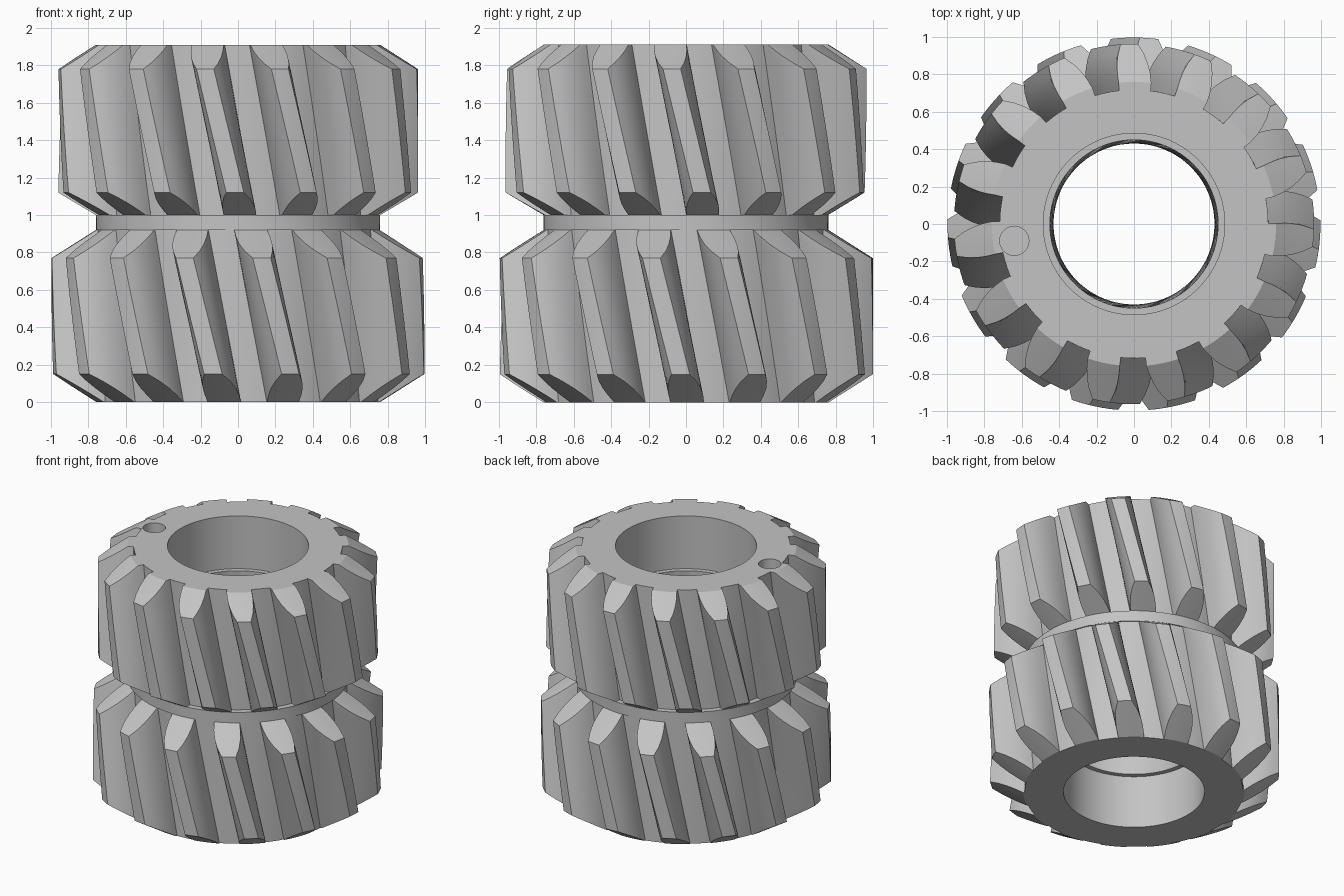
import bpy, bmesh, math

old = bpy.data.objects.get("Cube")
if old:
    bpy.data.objects.remove(old, do_unlink=True)

TEETH = 15
PITCH = 360 / TEETH
DEPTH = 0.245        # tooth height above the root
COLLAR_R = 0.76
TWIST = -14.5        # helix, degrees per unit of height
FLANK = 7            # points along one tooth flank


def make_material(name, color):
    mat = bpy.data.materials.new(name)
    mat.use_nodes = True
    mat.diffuse_color = color
    mat.node_tree.nodes["Principled BSDF"].inputs["Base Color"].default_value = color
    return mat


def half_width(height):
    """Half the tooth angle at a height above the root: a convex flank."""
    return 6.7 - 3.9 * (max(height, 0) / DEPTH) ** 2.2


def tooth_section(root, outer):
    """(angle, radius) points of one gap and tooth."""
    w_root, w_tip = half_width(0), half_width(outer - root)
    gap = PITCH - 2 * w_root
    points = [(-w_root - gap * (1 - i / 3), root) for i in (1, 2)]
    flank = []
    for i in range(FLANK):
        h = (outer - root) * i / (FLANK - 1)
        flank.append((-half_width(h), root + h))
    points += flank
    points += [(w_tip * t, outer) for t in (-0.5, 0, 0.5)]
    points += [(-a, r) for a, r in reversed(flank)]
    return points


def add_ring(bm, z, phase, root, outer, radius=None):
    """Ring of vertices: a toothed section, or a circle when radius is given."""
    ring = []
    for t in range(TEETH):
        for angle, r in tooth_section(root, outer):
            a = math.radians(270 + phase + t * PITCH + angle)
            r = radius or r
            ring.append(bm.verts.new((r * math.cos(a), r * math.sin(a), z)))
    return ring


def gear_rings(bm, z0, z1, bevel0, bevel1, root, phase):
    """Helical gear whose teeth taper to the collar radius at both ends."""
    tip = root + DEPTH
    levels = [(z0 + bevel0 * i / 4, COLLAR_R + (tip - COLLAR_R) * i / 4) for i in range(4)]
    low, high = z0 + bevel0, z1 - bevel1
    levels += [(low + (high - low) * i / 8, tip) for i in range(9)]
    levels += [(high + bevel1 * i / 4, tip + (COLLAR_R - tip) * i / 4) for i in range(1, 5)]
    return [add_ring(bm, z, phase + TWIST * (z - z0), root, r) for z, r in levels]


steel = make_material("steel grey", (0.55, 0.55, 0.55, 1))
bm = bmesh.new()
lower_root, upper_root = 0.752, 0.718
lower_phase, upper_phase = 18.5, 0.8
lower_end = lower_phase + TWIST * 0.92
upper_end = upper_phase + TWIST * 0.91


def circle(z, radius, phase, root):
    return add_ring(bm, z, phase, root, COLLAR_R, radius)


# Lower gear, collar and upper gear, from the bottom up
rings = gear_rings(bm, 0, 0.92, 0.15, 0.15, lower_root, lower_phase)
rings.append(circle(0.92, COLLAR_R, lower_end, lower_root))
rings.append(circle(1.0, COLLAR_R, upper_phase, upper_root))
rings += gear_rings(bm, 1.0, 1.91, 0.12, 0.13, upper_root, upper_phase)

# Bore with a wider counterbore at each end, from the top down
for z, radius in ((1.91, 0.485), (1.51, 0.485), (1.51, 0.45)):
    rings.append(circle(z, radius, upper_end, upper_root))
for z, radius in ((0.4, 0.45), (0.4, 0.485), (0, 0.485)):
    rings.append(circle(z, radius, lower_phase, lower_root))

# Skin the rings into one closed solid
for a, b in zip(rings, rings[1:] + rings[:1]):
    n = len(a)
    for i in range(n):
        j = (i + 1) % n
        bm.faces.new((a[i], a[j], b[j], b[i]))
bmesh.ops.remove_doubles(bm, verts=bm.verts, dist=0.0004)
bmesh.ops.dissolve_degenerate(bm, edges=bm.edges, dist=0.0001)
bmesh.ops.recalc_face_normals(bm, faces=bm.faces)
mesh = bpy.data.meshes.new("double_gear")
bm.to_mesh(mesh)
bm.free()
mesh.materials.append(steel)
gear = bpy.data.objects.new("double_gear", mesh)
bpy.context.collection.objects.link(gear)

# Blind locating hole in the top face
bpy.ops.mesh.primitive_cylinder_add(vertices=32, radius=0.078, depth=0.24, location=(-0.64, -0.09, 1.91))
cutter = bpy.context.object
cutter.name = "hole_cutter"
cutter.hide_render = True
cutter.data.materials.append(steel)
cut = gear.modifiers.new("locating_hole", "BOOLEAN")
cut.operation = "DIFFERENCE"
cut.solver = "EXACT"
cut.object = cutter
bpy.ops.object.select_all(action="DESELECT")
gear.select_set(True)
bpy.context.view_layer.objects.active = gear
bpy.ops.object.modifier_apply(modifier=cut.name)
bpy.data.objects.remove(cutter, do_unlink=True)

bpy.ops.object.shade_smooth_by_angle(angle=math.radians(25))
